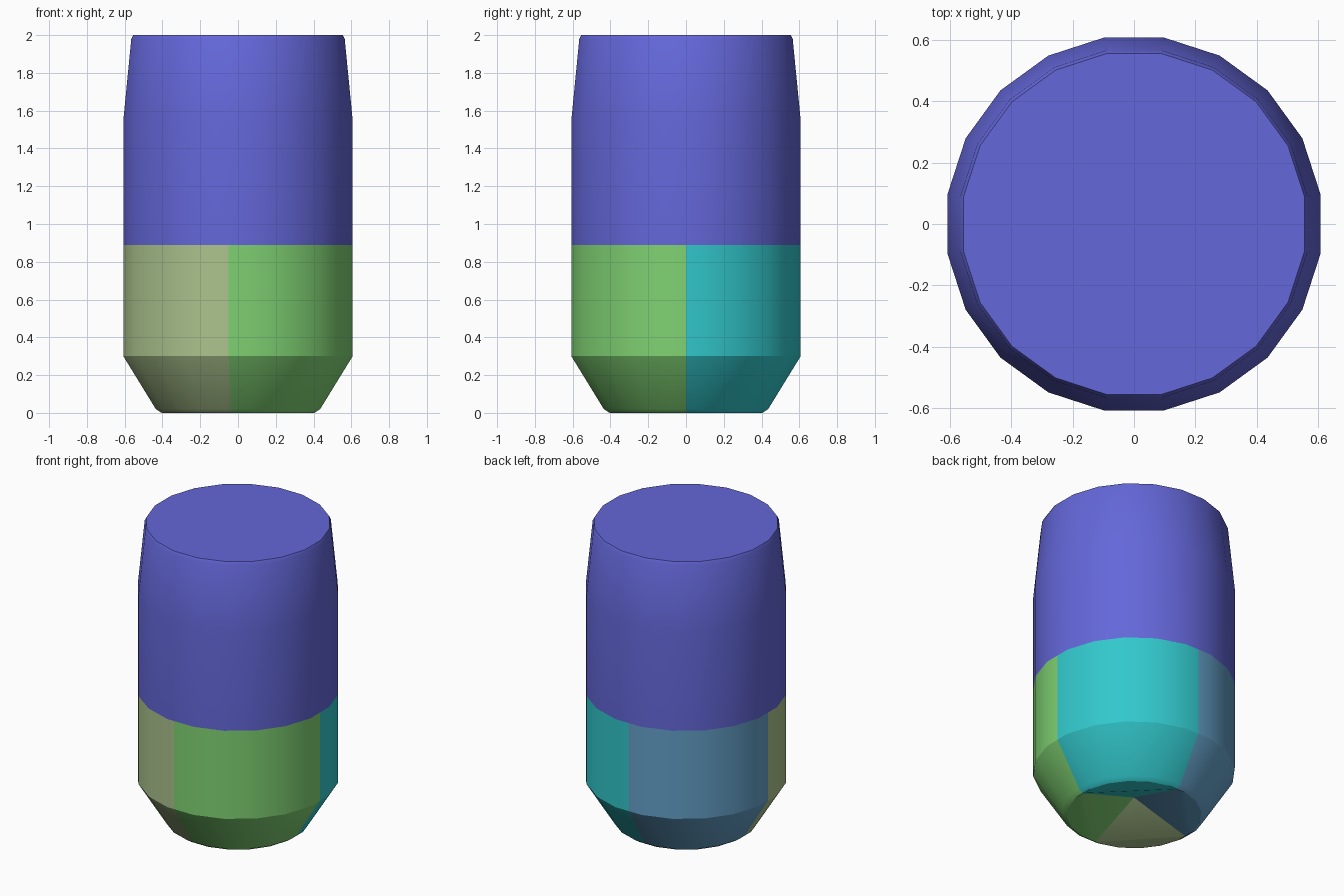
import bpy, bmesh
from math import radians, cos, sin

SIDES = 20
STEP = 360 / SIDES
SEAMS = [0, 90, 180, 265.3, 360]
APEX = (0, 0, 0.12)

cube = bpy.data.objects.get("Cube")
if cube:
    bpy.data.objects.remove(cube)


def material(name, rgb):
    linear = [((c / 255 + 0.055) / 1.055) ** 2.4 for c in rgb] + [1]
    mat = bpy.data.materials.new(name)
    mat.use_nodes = True
    mat.diffuse_color = linear
    mat.node_tree.nodes["Principled BSDF"].inputs["Base Color"].default_value = linear
    return mat


def rim_point(apothem, angle, z):
    """Point on a regular polygon whose flats face the axes."""
    off = (angle + STEP / 2) % STEP - STEP / 2
    r = apothem / cos(radians(off))
    return (r * cos(radians(angle)), r * sin(radians(angle)), z)


def angles_between(start, end):
    corners = [STEP * (k + 0.5) for k in range(SIDES)]
    return [start] + [a for a in corners if start < a < end] + [end]


def sweep(bm, profile, angles):
    """Wall of quads following the profile, returned as rings of vertices."""
    rings = [[bm.verts.new(rim_point(r, a, z)) for a in angles] for r, z in profile]
    for low, high in zip(rings, rings[1:]):
        for i in range(len(angles) - 1):
            bm.faces.new((low[i], low[i + 1], high[i + 1], high[i]))
    return rings


def finish(bm, name, mat):
    bmesh.ops.remove_doubles(bm, verts=bm.verts, dist=0.0005)
    mesh = bpy.data.meshes.new(name)
    bm.to_mesh(mesh)
    bm.free()
    mesh.materials.append(mat)
    obj = bpy.data.objects.new(name, mesh)
    bpy.context.collection.objects.link(obj)
    bpy.ops.object.select_all(action="DESELECT")
    obj.select_set(True)
    bpy.context.view_layer.objects.active = obj
    bpy.ops.object.shade_smooth_by_angle(angle=radians(25))


# Upper body: straight wall, slight taper, small bevel and a flat lid
bm = bmesh.new()
rings = sweep(bm, [(0.607, 0.89), (0.607, 1.55), (0.565, 1.98), (0.555, 2.0)],
              angles_between(-STEP / 2, 360 - STEP / 2))
bm.faces.new(rings[-1][:-1])
finish(bm, "upper_body", material("indigo", (100, 103, 217)))

# Lower body: four coloured quarters with a chamfered foot and dented base
quarters = [("back_left_quarter", "teal", (50, 200, 204)),
            ("back_right_quarter", "steel blue", (100, 160, 200)),
            ("front_right_quarter", "olive", (172, 196, 142)),
            ("front_left_quarter", "green", (128, 210, 115))]
foot_profile = [(0.405, 0), (0.435, 0.02), (0.607, 0.3), (0.607, 0.89)]
for (name, colour, rgb), start, end in zip(quarters, SEAMS, SEAMS[1:]):
    bm = bmesh.new()
    base = sweep(bm, foot_profile, angles_between(start, end))[0]
    # Flat base segment, then one facet of the pyramid dent
    bm.faces.new(base[::-1])
    bm.faces.new((base[-1], base[0], bm.verts.new(APEX)))
    finish(bm, name, material(colour, rgb))
